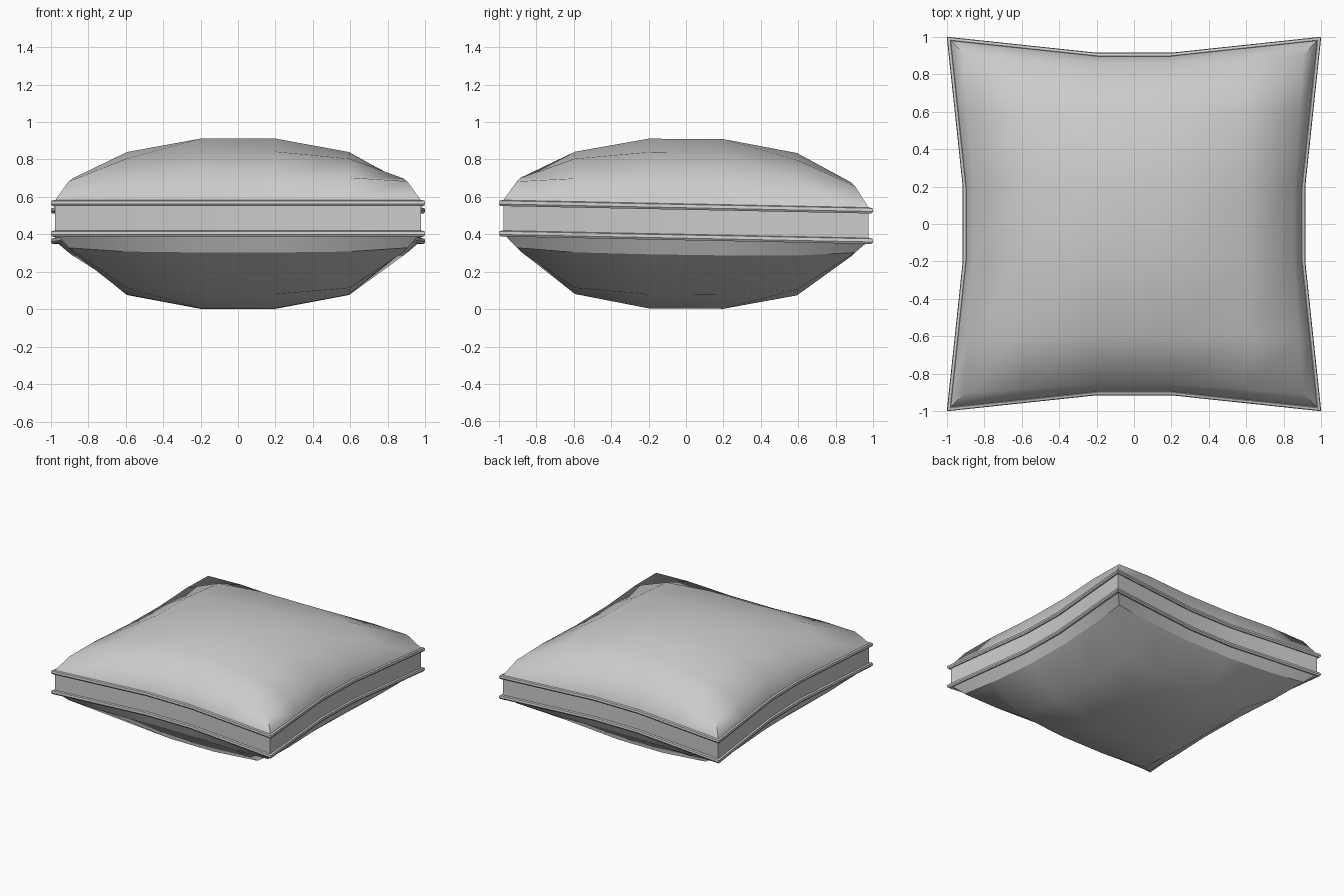
import bpy, bmesh

if "Cube" in bpy.data.objects:
    bpy.data.objects.remove(bpy.data.objects["Cube"])

GRID = [-1, -0.91, -0.6, -0.2, 0.2, 0.6, 0.91, 1]
RING = [-1, -0.6, -0.2, 0.2, 0.6]


def pinch(u, v):
    """Pull the middle of each side inwards, leaving the corners out."""
    def w(t):
        return min(1, (1 - abs(t)) / 0.8)
    return (u * (1 - 0.085 * w(v) * abs(u) ** 4),
            v * (1 - 0.085 * w(u) * abs(v) ** 4))


def finish(name, bm):
    bmesh.ops.recalc_face_normals(bm, faces=bm.faces)
    for f in bm.faces:
        f.smooth = True
    me = bpy.data.meshes.new(name)
    bm.to_mesh(me)
    bm.free()
    ob = bpy.data.objects.new(name, me)
    bpy.context.collection.objects.link(ob)
    return ob


def cover(name, heights, edge_z, sharp_rim):
    """Domed panel; heights by symmetric grid class, from centre to rim."""
    cls = [3, 2, 1, 0, 0, 1, 2, 3]
    bm = bmesh.new()
    vs = []
    for i, u in enumerate(GRID):
        row = []
        for j, v in enumerate(GRID):
            a, b = sorted((cls[i], cls[j]))
            x, y = pinch(u, v)
            if b == 3:
                x, y, z = x * 0.98, y * 0.98, edge_z - 0.02 * v
            else:
                z = heights[(a, b)] - (0.006 if b < 2 else 0.014) * v
            row.append(bm.verts.new((x, y, z)))
        vs.append(row)
    # the rim is one mitred strip, so its corners are single quads per side
    for i in range(7):
        for j in range(7):
            quad = [vs[i][j], vs[i + 1][j], vs[i + 1][j + 1], vs[i][j + 1]]
            if i in (0, 6) and j in (0, 6):
                c = vs[0 if i == 0 else 7][0 if j == 0 else 7]
                k = quad.index(c)
                q = quad[k:] + quad[:k]
                bm.faces.new((q[0], q[1], q[2]))
                bm.faces.new((q[0], q[2], q[3]))
                bm.edges.get((q[0], q[2])).smooth = False
            else:
                bm.faces.new(quad)
    if sharp_rim:
        loop = {vs[i][j] for i in range(1, 7) for j in range(1, 7)
                if i in (1, 6) or j in (1, 6)}
        for e in bm.edges:
            if e.verts[0] in loop and e.verts[1] in loop:
                e.smooth = False
    return finish(name, bm)


def sweep(name, profile, closed):
    """Carry a (scale, z) profile around the pinched square outline."""
    outline = ([(t, -1) for t in RING] + [(1, t) for t in RING]
               + [(-t, 1) for t in RING] + [(-1, -t) for t in RING])
    bm = bmesh.new()
    rings = []
    for u, v in outline:
        x, y = pinch(u, v)
        rings.append([bm.verts.new((x * s, y * s, z - 0.02 * v)) for s, z in profile])
    n = len(profile)
    for i, r in enumerate(rings):
        q = rings[(i + 1) % len(rings)]
        for k in range(n if closed else n - 1):
            m = (k + 1) % n
            bm.faces.new((r[k], q[k], q[m], r[m]))
    ob = finish(name, bm)
    bpy.ops.object.select_all(action='DESELECT')
    ob.select_set(True)
    bpy.context.view_layer.objects.active = ob
    bpy.ops.object.shade_smooth_by_angle(angle=0.6)
    return ob


# Domed top and bottom panels
cover("cushion_top", {(0, 0): 0.91, (0, 1): 0.838, (1, 1): 0.80, (0, 2): 0.69,
                      (1, 2): 0.69, (2, 2): 0.67}, 0.558, False)
cover("cushion_bottom", {(0, 0): 0.003, (0, 1): 0.077, (1, 1): 0.11, (0, 2): 0.29,
                         (1, 2): 0.295, (2, 2): 0.315}, 0.387, True)

# Side band between the seams
sweep("side_band", [(0.977, 0.387), (0.977, 0.558)], False)

# Piping along both seams
for name, z in (("piping_upper", 0.548), ("piping_lower", 0.385)):
    sweep(name, [(0.974, z - 0.013), (0.992, z - 0.017), (1.0, z - 0.006),
                 (0.997, z + 0.011), (0.982, z + 0.015), (0.97, z + 0.005)], True)
